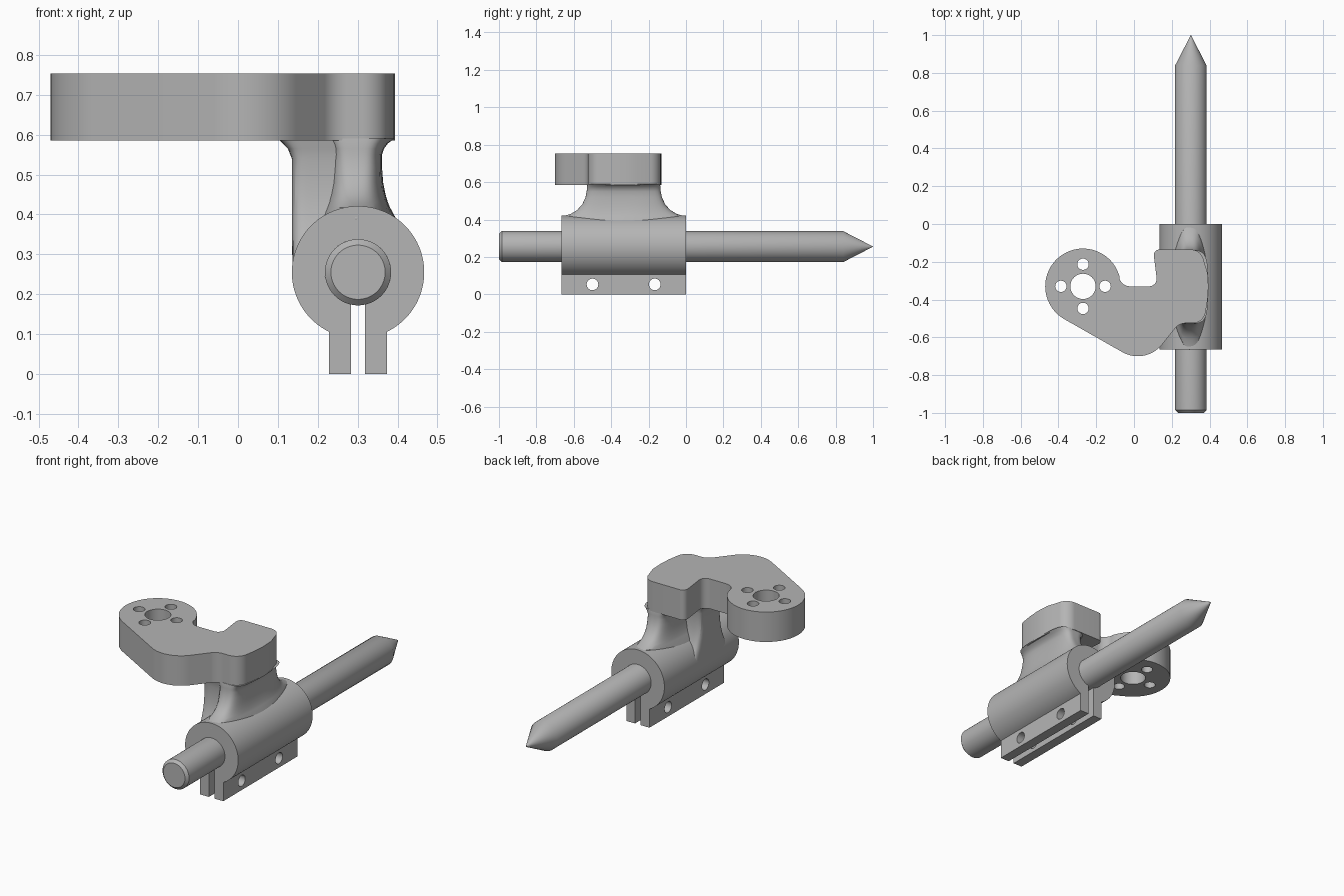
import bpy, bmesh, math
from math import cos, sin, radians, pi
from mathutils import Matrix, Vector

if "Cube" in bpy.data.objects:
    bpy.data.objects.remove(bpy.data.objects["Cube"], do_unlink=True)

steel = bpy.data.materials.new("grey_steel")
steel.use_nodes = True
grey = (0.46, 0.46, 0.46, 1)
steel.diffuse_color = grey
steel.node_tree.nodes["Principled BSDF"].inputs["Base Color"].default_value = grey


def arc(cx, cy, r, a0, a1, step=5):
    """Points along an arc, angles in degrees."""
    n = max(2, round(abs(a1 - a0) / step))
    angles = [radians(a0 + (a1 - a0) * i / n) for i in range(n + 1)]
    return [(cx + r * cos(a), cy + r * sin(a)) for a in angles]


def make_object(name, bm):
    bmesh.ops.recalc_face_normals(bm, faces=bm.faces[:])
    mesh = bpy.data.meshes.new(name)
    bm.to_mesh(mesh)
    bm.free()
    mesh.materials.append(steel)
    obj = bpy.data.objects.new(name, mesh)
    bpy.context.collection.objects.link(obj)
    return obj


def prism(name, outline, place, depth):
    """Extrude a flat outline; place maps (u, v) to 3D, depth is a vector."""
    bm = bmesh.new()
    face = bm.faces.new([bm.verts.new(place(u, v)) for u, v in outline])
    new = bmesh.ops.extrude_face_region(bm, geom=[face])["geom"]
    verts = [g for g in new if isinstance(g, bmesh.types.BMVert)]
    bmesh.ops.translate(bm, verts=verts, vec=Vector(depth))
    return make_object(name, bm)


def loft(name, rings):
    """Skin a stack of closed rings and cap both ends."""
    bm = bmesh.new()
    loops = [[bm.verts.new(p) for p in ring] for ring in rings]
    n = len(loops[0])
    for a, b in zip(loops, loops[1:]):
        for i in range(n):
            j = (i + 1) % n
            bm.faces.new((a[i], a[j], b[j], b[i]))
    bm.faces.new(loops[0])
    bm.faces.new(loops[-1])
    return make_object(name, bm)


def oval(cx, cy, z, hx, hy, power, n=64):
    """Superellipse ring: power 2 is an ellipse, higher is boxier."""
    ring = []
    for i in range(n):
        c, s = cos(2 * pi * i / n), sin(2 * pi * i / n)
        k = (abs(c) ** power + abs(s) ** power) ** (-1 / power)
        ring.append((cx + hx * k * c, cy + hy * k * s, z))
    return ring


def drill(obj, holes):
    """Cut round holes given as (location, radius, axis)."""
    bm = bmesh.new()
    for loc, r, axis in holes:
        turn = Vector((0, 0, 1)).rotation_difference(Vector(axis)).to_matrix().to_4x4()
        bmesh.ops.create_cone(bm, cap_ends=True, segments=32, radius1=r, radius2=r,
                              depth=0.6, matrix=Matrix.Translation(loc) @ turn)
    cutter = make_object("hole_cutter", bm)
    cutter.hide_render = True
    mod = obj.modifiers.new("holes", "BOOLEAN")
    mod.operation, mod.solver, mod.object = "DIFFERENCE", "EXACT", cutter
    select(obj)
    bpy.ops.object.modifier_apply(modifier=mod.name)
    bpy.data.objects.remove(cutter, do_unlink=True)


def select(obj):
    bpy.ops.object.select_all(action="DESELECT")
    obj.select_set(True)
    bpy.context.view_layer.objects.active = obj


AX, AZ = 0.301, 0.255      # rod axis
ROD, BARREL = 0.083, 0.166

# Rod with a chamfered butt and a pointed tip
profile = [(-1, 0.068), (-0.985, ROD), (0.84, ROD), (1, 0.0005)]
rod = loft("rod", [[(x, y, z) for x, z in arc(AX, AZ, r, 0, 355)] for y, r in profile])

# Split clamp: barrel, slot and two lugs in one section
gap, lug = 0.0175, 0.0725
a_lug = math.degrees(math.acos(lug / BARREL))
a_gap = math.degrees(math.acos(gap / ROD))
section = [(AX + gap, 0), (AX + lug, 0)]
section += arc(AX, AZ, BARREL, -a_lug, 180 + a_lug, 4)
section += [(AX - lug, 0), (AX - gap, 0)]
section += arc(AX, AZ, ROD, 180 + a_gap, -a_gap, 5)
clamp = prism("clamp", section, lambda u, v: (u, -0.665, v), (0, 0.665, 0))
drill(clamp, [((AX, y, 0.053), 0.031, (1, 0, 0)) for y in (-0.5, -0.167)])

# Arm plate with a round mounting pad
PX, PY = -0.27, -0.33
outline = arc(PX, PY, 0.2, 16, 240.5)
outline += arc(0.02, -0.535, 0.165, 240.5, 320)
outline += arc(0.275, -0.6, 0.075, 140, 90)
outline += arc(0.31, -0.455, 0.07, -90, -10)
outline += [(0.39, -0.4), (0.394, -0.33), (0.39, -0.26)]
outline += arc(0.3, -0.205, 0.07, 10, 90)
outline += arc(0.135, -0.165, 0.03, 90, 190)
outline += arc(0.08, -0.29, 0.04, 10, -90)
outline += arc(-0.02, -0.27, 0.06, 270, 195)
arm = prism("arm_plate", outline, lambda u, v: (u, v, 0.585), (0, 0, 0.169))
pad_holes = [((PX, PY, 0.67), 0.067, (0, 0, 1))]
pad_holes += [((x, y, 0.67), 0.03, (0, 0, 1)) for x, y in arc(PX, PY, 0.117, 0, 270, 90)]
drill(arm, pad_holes)

# Neck flaring from the barrel up to the plate: z, half width, half length, boxiness
neck_rings = [(0.36, 0.11, 0.325, 2), (0.39, 0.1, 0.333, 2), (0.418, 0.085, 0.325, 2.1),
              (0.43, 0.08, 0.283, 2.4), (0.45, 0.074, 0.25, 2.8), (0.48, 0.068, 0.222, 3.3),
              (0.52, 0.065, 0.204, 4), (0.55, 0.065, 0.198, 4), (0.565, 0.07, 0.197, 4),
              (0.578, 0.08, 0.196, 4), (0.59, 0.096, 0.194, 4)]
neck = loft("neck", [oval(0.296, -0.333, *ring) for ring in neck_rings])

# Side rib under the plate: z, outer x, half length
rib_rings = [(0.25, 0.137, 0.19), (0.3, 0.136, 0.15), (0.35, 0.135, 0.122), (0.4, 0.135, 0.104),
             (0.45, 0.135, 0.094), (0.54, 0.135, 0.09), (0.565, 0.125, 0.095), (0.59, 0.1, 0.1)]
rib = loft("side_rib", [oval((x + 0.29) / 2, -0.42, z, (0.29 - x) / 2, hy, 7)
                        for z, x, hy in rib_rings])

# Smooth the round faces and keep the edges crisp
for part in (rod, clamp, arm, neck, rib):
    select(part)
    bpy.ops.object.shade_smooth_by_angle(angle=radians(30))
